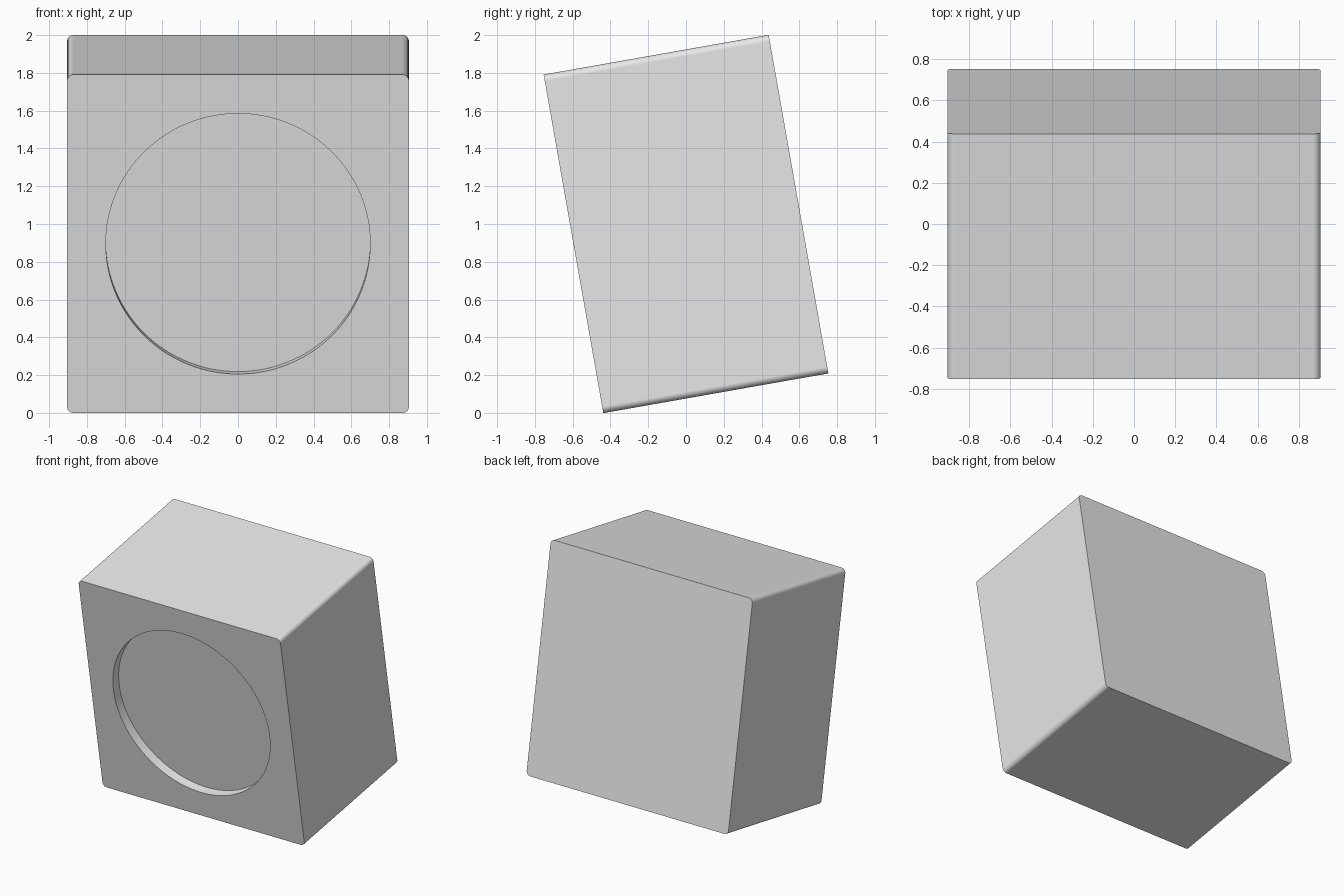
import bpy, bmesh
from math import radians

old = bpy.data.objects.get("Cube")
if old:
    bpy.data.objects.remove(old, do_unlink=True)

WIDTH, DEPTH, HEIGHT = 1.81, 1.21, 1.82
CORNER = 0.035
RECESS_RADIUS, RECESS_DEPTH = 0.70, 0.075

grey = bpy.data.materials.new("light grey")
grey.use_nodes = True
color = (0.8, 0.8, 0.8, 1)
grey.diffuse_color = color
grey.node_tree.nodes["Principled BSDF"].inputs["Base Color"].default_value = color

# Box body, with only the four front-to-back edges rounded
mesh = bpy.data.meshes.new("box_body")
bm = bmesh.new()
bmesh.ops.create_cube(bm, size=1)
bmesh.ops.scale(bm, vec=(WIDTH, DEPTH, HEIGHT), verts=bm.verts)
depth_edges = [e for e in bm.edges if abs(e.verts[0].co.y - e.verts[1].co.y) > 0.1]
bmesh.ops.bevel(bm, geom=depth_edges, offset=CORNER, segments=8, profile=0.5, affect='EDGES')
bm.to_mesh(mesh)
bm.free()
mesh.materials.append(grey)
body = bpy.data.objects.new("box_body", mesh)
bpy.context.collection.objects.link(body)

# Shallow round recess cut into the front face
bpy.ops.mesh.primitive_cylinder_add(
    vertices=128, radius=RECESS_RADIUS, depth=2 * RECESS_DEPTH,
    location=(0, -DEPTH / 2, 0), rotation=(radians(90), 0, 0))
cutter = bpy.context.object
cutter.name = "recess_cutter"
cutter.hide_render = True
cutter.data.materials.append(grey)

bpy.ops.object.select_all(action='DESELECT')
body.select_set(True)
bpy.context.view_layer.objects.active = body
cut = body.modifiers.new("recess", 'BOOLEAN')
cut.operation = 'DIFFERENCE'
cut.solver = 'EXACT'
cut.object = cutter
bpy.ops.object.modifier_apply(modifier=cut.name)
bpy.data.objects.remove(cutter, do_unlink=True)

# Smooth rounded corners, keeping the large faces flat
bpy.ops.object.shade_smooth_by_angle(angle=radians(30))
normals = body.modifiers.new("flat_faces", 'WEIGHTED_NORMAL')
normals.keep_sharp = True

# Tip the whole box forward
body.rotation_euler.x = radians(10)
body.location.z = 1.0
